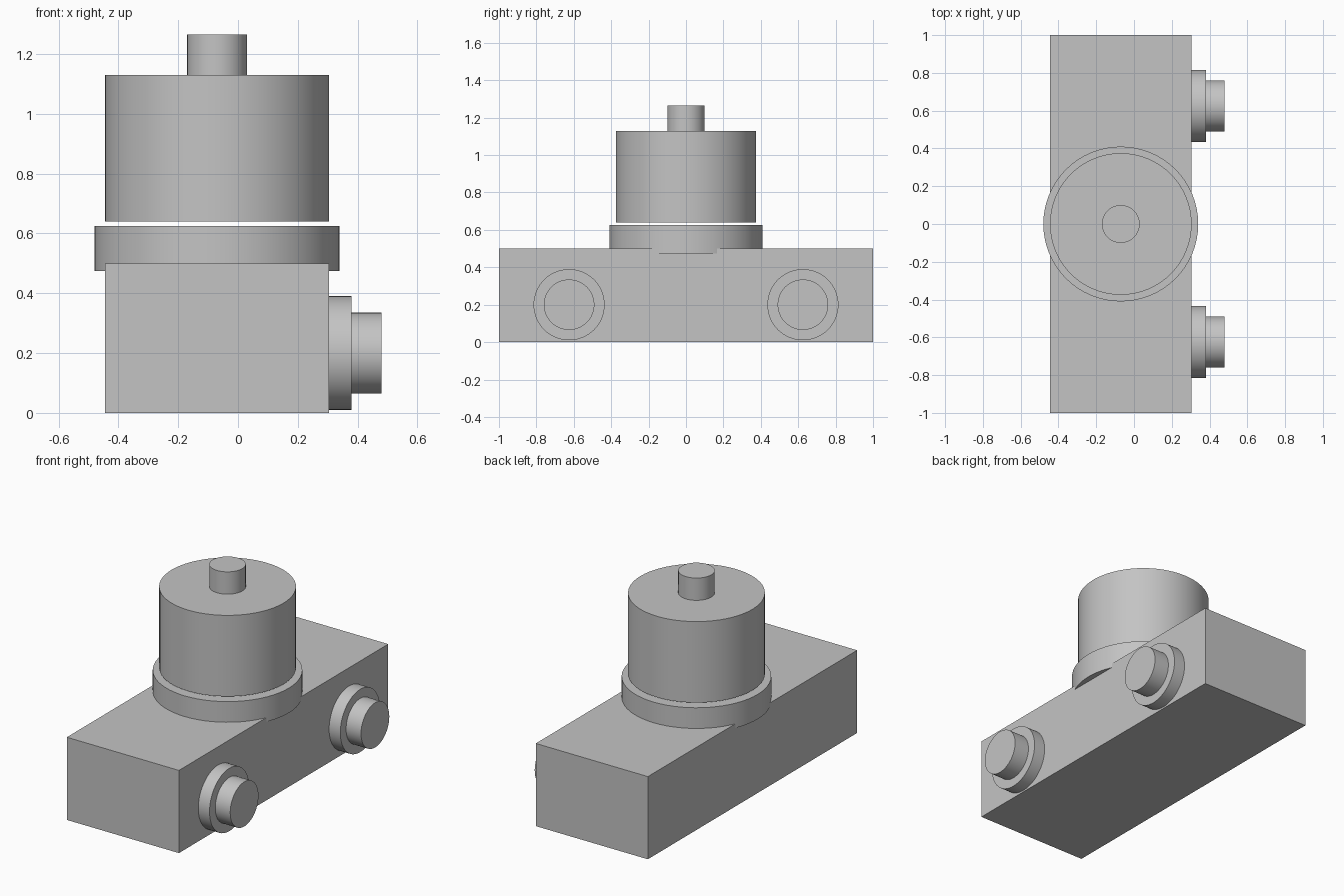
import bpy
import math

cube = bpy.data.objects.get("Cube")
if cube:
    bpy.data.objects.remove(cube, do_unlink=True)

grey = bpy.data.materials.new("plain grey")
grey.use_nodes = True
colour = (0.55, 0.55, 0.55, 1)
grey.diffuse_color = colour
grey.node_tree.nodes["Principled BSDF"].inputs["Base Color"].default_value = colour

AXIS_X = -0.07  # shared centre line of body and turned parts


def finish(name):
    ob = bpy.context.object
    ob.name = name
    ob.data.materials.append(grey)
    return ob


def upright(name, radius, low, high):
    """Vertical cylinder on the centre line."""
    bpy.ops.mesh.primitive_cylinder_add(
        vertices=64, radius=radius, depth=high - low,
        location=(AXIS_X, 0, (low + high) / 2))
    bpy.ops.object.shade_smooth_by_angle(angle=math.radians(30))
    return finish(name)


def port(name, radius, inner, outer, y):
    """Horizontal cylinder pointing out of the left side."""
    bpy.ops.mesh.primitive_cylinder_add(
        vertices=64, radius=radius, depth=outer - inner,
        location=((inner + outer) / 2, y, 0.2),
        rotation=(0, math.pi / 2, 0))
    bpy.ops.object.shade_smooth_by_angle(angle=math.radians(30))
    return finish(name)


# Body block
bpy.ops.mesh.primitive_cube_add(size=1, location=(AXIS_X, 0, 0.25))
body = finish("body_block")
body.scale = (0.75, 2, 0.5)

# Collar, drum floating just above it, and top stem
upright("collar", 0.41, 0.475, 0.625)
upright("drum", 0.375, 0.64, 1.13)
upright("top_stem", 0.1, 1.13, 1.265)

# Stepped ports
for place, y in (("front", -0.625), ("back", 0.625)):
    port(place + "_port_flange", 0.19, 0.305, 0.38, y)
    port(place + "_port_nozzle", 0.135, 0.38, 0.48, y)
